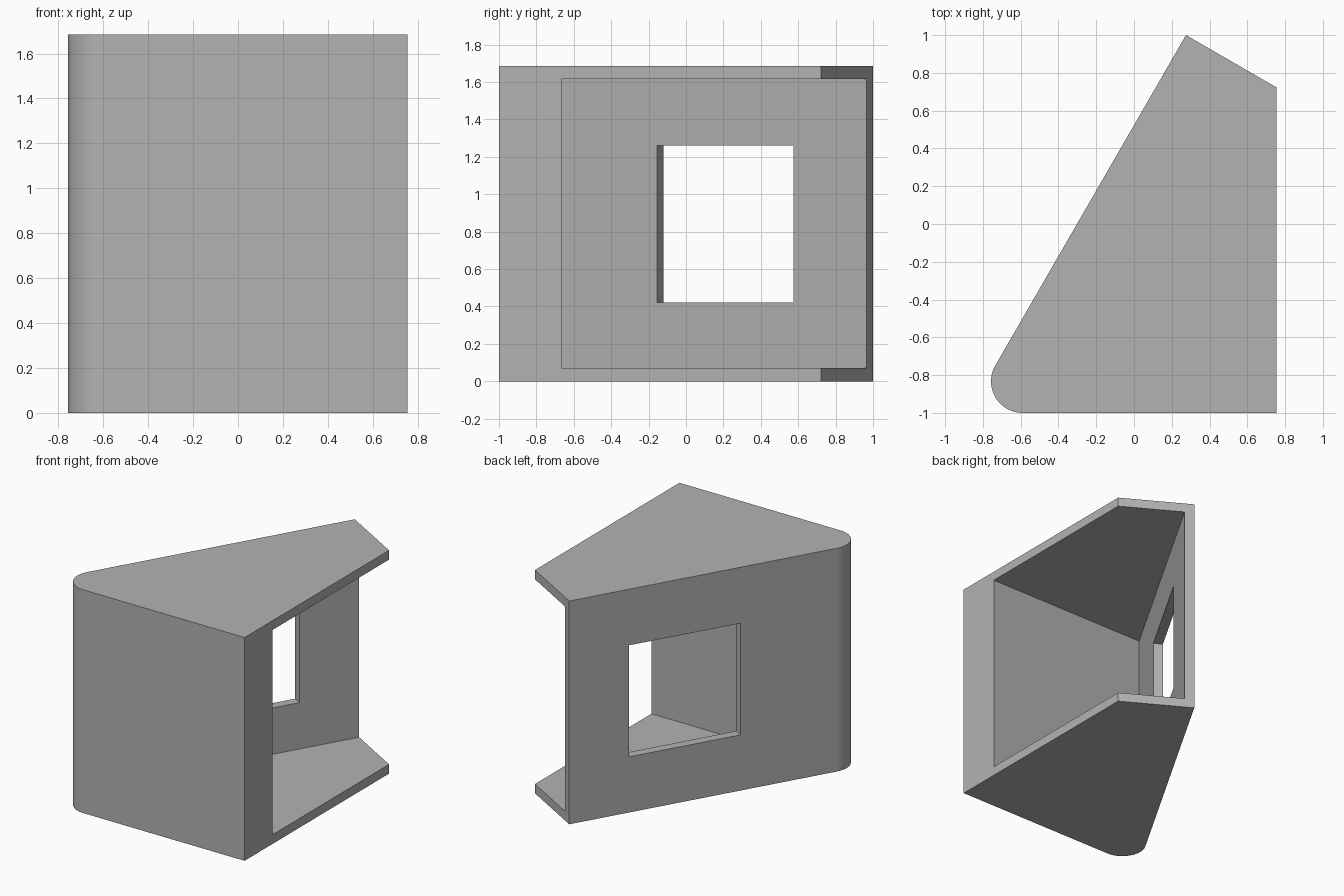
import bpy, bmesh, math
from mathutils import Vector

cube = bpy.data.objects.get("Cube")
if cube:
    bpy.data.objects.remove(cube, do_unlink=True)

HEIGHT = 1.685
WALL = 0.07
FRONT_WALL = 0.335
RADIUS = 0.167
along = Vector((0.5, math.sqrt(0.75)))      # direction of the slanted wall
outward = Vector((-along.y, along.x))       # its outer normal
tip = Vector((0.275, 1.0))                  # back end of the slanted wall
corner = Vector((0.755, 0.723))             # back right corner

grey = bpy.data.materials.new("plain grey")
grey.use_nodes = True
grey.diffuse_color = (0.448, 0.448, 0.448, 1)
grey.node_tree.nodes["Principled BSDF"].inputs["Base Color"].default_value = grey.diffuse_color


def prism(name, outline, bottom, top):
    """Upright prism over a flat counterclockwise outline."""
    bm = bmesh.new()
    base = bm.faces.new([bm.verts.new((p[0], p[1], bottom)) for p in outline])
    up = bmesh.ops.extrude_face_region(bm, geom=[base])
    moved = [v for v in up["geom"] if isinstance(v, bmesh.types.BMVert)]
    bmesh.ops.translate(bm, verts=moved, vec=(0, 0, top - bottom))
    bmesh.ops.recalc_face_normals(bm, faces=bm.faces)
    mesh = bpy.data.meshes.new(name)
    bm.to_mesh(mesh)
    bm.free()
    mesh.materials.append(grey)
    obj = bpy.data.objects.new(name, mesh)
    bpy.context.collection.objects.link(obj)
    return obj


def cut(target, cutter):
    """Subtract the cutter, then discard it."""
    cutter.hide_render = True
    mod = target.modifiers.new("cut", "BOOLEAN")
    mod.operation = "DIFFERENCE"
    mod.solver = "EXACT"
    mod.object = cutter
    bpy.context.view_layer.objects.active = target
    bpy.ops.object.modifier_apply(modifier=mod.name)
    bpy.data.objects.remove(cutter, do_unlink=True)


# Outer body with one rounded front corner
centre = Vector((-0.59, -1 + RADIUS))
steps = 24
arc = []
for i in range(steps + 1):
    a = math.radians(150 + 120 * i / steps)
    arc.append(centre + RADIUS * Vector((math.cos(a), math.sin(a))))
shell = prism("wedge_shell", arc + [(corner.x, -1), corner, tip], 0, HEIGHT)

# Cavity, open to the right and to the back
inner = tip - outward * WALL
front = -1 + FRONT_WALL
inner_corner = inner + along * ((front - inner.y) / along.y)
cavity = [inner_corner, (2, front), (2, 2), inner + along * 0.5]
cut(shell, prism("cavity_cutter", cavity, WALL, HEIGHT - WALL))

# Square window through the slanted wall
near, far = tip - along * 1.293, tip - along * 0.45
depth = outward * 0.15
window = [near + depth, near - depth, far - depth, far + depth]
cut(shell, prism("window_cutter", window, 0.42, 1.262))

# Smooth rounded corner, sharp edges elsewhere
bpy.ops.object.select_all(action="DESELECT")
shell.select_set(True)
bpy.context.view_layer.objects.active = shell
bpy.ops.object.shade_smooth_by_angle(angle=math.radians(20))
